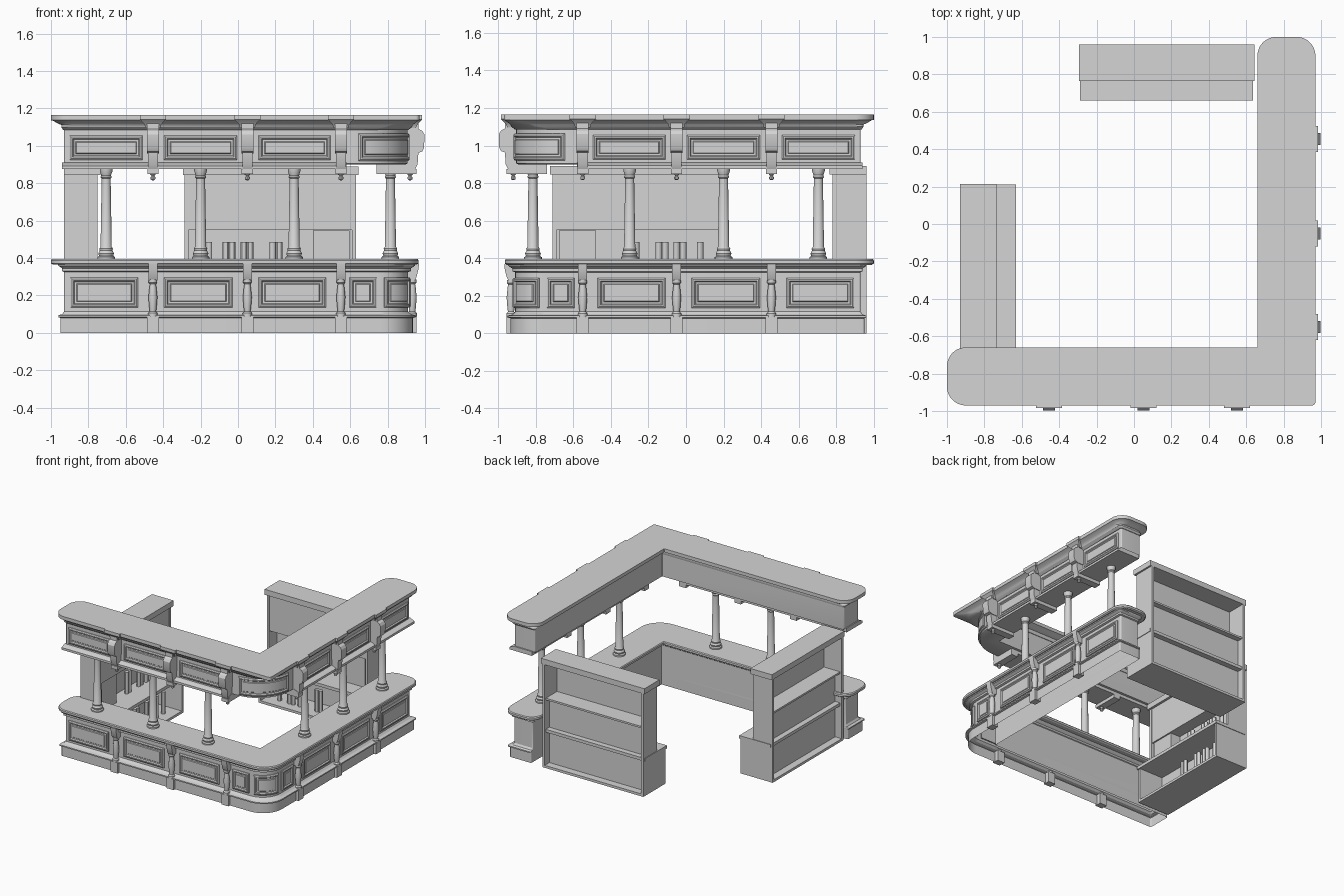
import bpy, bmesh, math
from mathutils import Matrix, Vector

if "Cube" in bpy.data.objects:
    bpy.data.objects.remove(bpy.data.objects["Cube"])

grey = bpy.data.materials.new("plain_grey")
grey.diffuse_color = (0.66, 0.66, 0.66, 1)
grey.use_nodes = True
grey.node_tree.nodes["Principled BSDF"].inputs["Base Color"].default_value = (0.66, 0.66, 0.66, 1)


def register(name, mesh):
    if not mesh.materials:
        mesh.materials.append(grey)
    obj = bpy.data.objects.new(name, mesh)
    bpy.context.collection.objects.link(obj)
    return obj


def mirrored(obj, shift=(0, 0, 0)):
    """Copy reflected across the diagonal of the corner."""
    mesh = obj.data.copy()
    flip = Matrix(((0, -1, 0, 0), (-1, 0, 0, 0), (0, 0, 1, 0), (0, 0, 0, 1)))
    mesh.transform(Matrix.Translation(shift) @ flip)
    mesh.flip_normals()
    return register("side_" + obj.name, mesh)


def loft(name, rings, ends="caps"):
    """Skin equal-length rings; ends are 'caps', 'open', or a quad 'strip' in the last ring."""
    bm = bmesh.new()
    loops = [[bm.verts.new(p) for p in ring] for ring in rings]
    n = len(loops[0])
    for a, b in zip(loops, loops[1:]):
        for j in range(n):
            k = (j + 1) % n
            bm.faces.new((a[j], a[k], b[k], b[j]))
    last = loops[-1]
    if ends == "caps":
        bm.faces.new(loops[0][::-1])
        bm.faces.new(last)
        bmesh.ops.recalc_face_normals(bm, faces=bm.faces)
    elif ends == "strip":
        for j in range(n // 2 - 1):
            bm.faces.new((last[j], last[j + 1], last[n - 2 - j], last[n - 1 - j]))
    mesh = bpy.data.meshes.new(name)
    bm.to_mesh(mesh)
    bm.free()
    return register(name, mesh)


def box(name, x0, x1, y0, y1, z0, z1):
    return loft(name, [[(x0, y0, z), (x1, y0, z), (x1, y1, z), (x0, y1, z)] for z in (z0, z1)])


def turned(name, x, y, profile, sides=20):
    turn = [2 * math.pi * k / sides for k in range(sides)]
    return loft(name, [[(x + r * math.cos(a), y + r * math.sin(a), z) for a in turn]
                       for r, z in profile])


def extruded(name, x, half, profile):
    """Side profile of (distance forward, height) extruded across x."""
    return loft(name, [[(x + s * half, -d, z) for d, z in profile] for s in (-1, 1)])


def outline(outer, inner, end, corner_r, end_r, z):
    """Rounded L-shaped plan."""
    plan = [(-end, -outer, end_r), (outer, -outer, corner_r), (outer, end, end_r),
            (inner, end, end_r), (inner, -inner, 0.004), (-end, -inner, end_r)]
    pts = []
    for i, (x, y, r) in enumerate(plan):
        p = Vector((x, y, z))
        before = Vector((*plan[i - 1][:2], z))
        after = Vector((*plan[(i + 1) % len(plan)][:2], z))
        din, dout = (p - before).normalized(), (after - p).normalized()
        c = p + (dout - din) * r
        for k in range(11):
            t = k * math.pi / 20
            pts.append(c + (din * math.sin(t) - dout * math.cos(t)) * r)
    return pts


def panel(name, u0, u1, z0, z1, place, scale=1, segs=1):
    """Moulded frame with a raised field, laid on a flat or curved face."""
    steps = ((0, -0.01), (0, 0.008), (0.008, 0.014), (0.016, 0.014), (0.022, 0.005),
             (0.032, 0.005), (0.036, 0.01))
    rings = []
    for inset, d in steps:
        a, b = u0 + inset / scale, u1 - inset / scale
        us = [a + (b - a) * k / segs for k in range(segs + 1)]
        rings.append([place(u, d, z0 + inset) for u in us] +
                     [place(u, d, z1 - inset) for u in us[::-1]])
    return loft(name, rings, "strip")


def flat(face):
    return lambda u, d, z: (u, -face - d, z)


def curved(face, r):
    c = face - r
    return lambda a, d, z: (c + (r + d) * math.sin(a), -c - (r + d) * math.cos(a), z)


# Counter: hollow plinth and body, flared moulding and top
loft("counter_body", [outline(*s) for s in (
    (0.935, 0.74, 0.95, 0.17, 0.01, 0), (0.935, 0.74, 0.95, 0.17, 0.01, 0.08),
    (0.95, 0.74, 0.96, 0.17, 0.01, 0.084), (0.95, 0.74, 0.96, 0.17, 0.01, 0.094),
    (0.925, 0.74, 0.94, 0.165, 0.01, 0.1), (0.91, 0.74, 0.93, 0.16, 0.01, 0.115),
    (0.91, 0.74, 0.93, 0.16, 0.01, 0.325), (0.925, 0.735, 0.94, 0.16, 0.01, 0.33),
    (0.925, 0.735, 0.94, 0.16, 0.01, 0.345), (0.945, 0.72, 0.96, 0.16, 0.03, 0.358),
    (0.95, 0.71, 0.965, 0.16, 0.04, 0.37))], "open")
loft("counter_top", [outline(*s) for s in (
    (0.955, 0.68, 0.99, 0.16, 0.09, 0.365), (0.965, 0.67, 1, 0.17, 0.1, 0.372),
    (0.965, 0.67, 1, 0.17, 0.1, 0.388), (0.96, 0.675, 0.995, 0.17, 0.1, 0.395))])

# Canopy: beam with rounded corner, cornice and roof slab
loft("canopy_beam", [outline(*s) for s in (
    (0.895, 0.72, 0.92, 0.27, 0.01, 0.9), (0.905, 0.72, 0.93, 0.28, 0.01, 0.905),
    (0.905, 0.72, 0.93, 0.28, 0.01, 1.105))])
loft("canopy_roof", [outline(*s) for s in (
    (0.91, 0.715, 0.935, 0.2, 0.02, 1.085), (0.93, 0.71, 0.945, 0.15, 0.03, 1.1),
    (0.935, 0.71, 0.945, 0.12, 0.05, 1.112), (0.945, 0.69, 0.965, 0.08, 0.08, 1.12),
    (0.965, 0.665, 0.99, 0.04, 0.1, 1.135), (0.97, 0.66, 1, 0.02, 0.1, 1.137),
    (0.97, 0.66, 1, 0.02, 0.1, 1.165))])

# Curved corner panels
panel("counter_corner_panel", math.radians(11), math.radians(79), 0.135, 0.295,
      curved(0.91, 0.16), 0.16, 10)
panel("canopy_corner_panel", math.radians(4), math.radians(86), 0.92, 1.065,
      curved(0.905, 0.28), 0.28, 14)

# Parts of the front run, repeated on the side run
half = []
half.append(extruded("canopy_bottom_trim", -0.18, 0.76,
                     [(0.74, 0.875), (0.945, 0.875), (0.945, 0.893), (0.905, 0.91), (0.74, 0.91)]))
for left, right in ((-0.9, -0.51), (-0.395, -0.005), (0.11, 0.495)):
    half.append(panel("canopy_panel", left, right, 0.925, 1.055, flat(0.905)))
for left, right in ((-0.895, -0.535), (-0.395, -0.03), (0.11, 0.47), (0.595, 0.74)):
    half.append(panel("counter_panel", left, right, 0.135, 0.295, flat(0.91)))

for x in (-0.455, 0.05, 0.55):
    # Canopy bracket with roof block and hanging drop
    half.append(extruded("canopy_bracket", x, 0.032, [
        (0.9, 1.12), (0.9, 0.96), (0.955, 0.96), (0.985, 0.97), (0.995, 0.99),
        (0.997, 1.06), (0.985, 1.08), (0.965, 1.09), (0.965, 1.12)]))
    half.append(extruded("bracket_leg", x, 0.027, [
        (0.9, 0.97), (0.9, 0.87), (0.945, 0.87), (0.96, 0.9), (0.965, 0.97)]))
    half.append(loft("roof_block", [
        [(x - w, -d, z), (x + w, -d, z), (x + w, -0.9, z), (x - w, -0.9, z)]
        for w, d, z in ((0.04, 0.95, 1.095), (0.045, 0.96, 1.115),
                        (0.065, 0.982, 1.137), (0.07, 0.985, 1.14), (0.07, 0.985, 1.165))]))
    half.append(box("drop_plate", x - 0.03, x + 0.03, -0.955, -0.74, 0.848, 0.876))
    half.append(turned("drop_finial", x, -0.92, (
        (0.004, 0.815), (0.013, 0.822), (0.013, 0.832), (0.007, 0.838), (0.018, 0.852)), 12))
    # Counter pilaster
    half.append(box("pilaster_foot", x - 0.032, x + 0.032, -0.955, -0.9, 0, 0.088))
    half.append(turned("pilaster_shaft", x, -0.932, (
        (0.025, 0.088), (0.025, 0.105), (0.017, 0.115), (0.02, 0.14), (0.024, 0.19),
        (0.019, 0.24), (0.016, 0.26), (0.023, 0.268), (0.023, 0.285)), 14))
    half.append(extruded("pilaster_bracket", x, 0.024, [
        (0.9, 0.28), (0.945, 0.28), (0.955, 0.3), (0.965, 0.34), (0.968, 0.37), (0.9, 0.37)]))
# Columns
for x in (-0.705, -0.2, 0.3):
    half.append(turned("column", x, -0.815, (
        (0.047, 0.39), (0.047, 0.405), (0.038, 0.412), (0.042, 0.425), (0.034, 0.44),
        (0.036, 0.45), (0.03, 0.46), (0.024, 0.825), (0.03, 0.832), (0.026, 0.842),
        (0.034, 0.865), (0.034, 0.88))))
for part in half:
    mirrored(part)

# Back cabinet: open at the rear, bottle niche and lower bay towards the bar
cabinet = [
    box("cabinet_cornice", -0.295, 0.645, 0.765, 0.96, 0.845, 0.89),
    box("cabinet_front_panel", -0.27, 0.615, 0.785, 0.8, 0.55, 0.85),
    box("cabinet_niche_top", -0.27, 0.615, 0.785, 0.945, 0.55, 0.565),
    box("cabinet_niche_back", -0.27, 0.615, 0.885, 0.9, 0.29, 0.56),
    box("cabinet_worktop", -0.29, 0.635, 0.66, 0.945, 0.285, 0.31),
    box("cabinet_bay_back", -0.27, 0.615, 0.885, 0.9, 0, 0.29),
    box("cabinet_floor", -0.27, 0.615, 0.67, 0.96, 0, 0.02),
    box("till_box", 0.4, 0.595, 0.795, 0.89, 0.31, 0.548)]
for x0, x1 in ((-0.285, -0.265), (0.61, 0.63)):
    cabinet.append(box("cabinet_upper_side", x0, x1, 0.78, 0.96, 0, 0.85))
    cabinet.append(box("cabinet_lower_side", x0, x1, 0.67, 0.8, 0, 0.29))
for x in (-0.155, -0.065, -0.03, 0.03, 0.065, 0.185, 0.22):
    cabinet.append(turned("bottle", x, 0.83, ((0.017, 0.31), (0.017, 0.487)), 12))
    cabinet.append(turned("bay_bottle", x, 0.76, ((0.017, 0.02), (0.017, 0.2)), 12))
for part in cabinet:
    mirrored(part, (0.03, -0.08, 0))

# Smooth rounded surfaces, keep crisp edges
for obj in bpy.context.scene.objects:
    obj.select_set(obj.type == 'MESH')
bpy.context.view_layer.objects.active = bpy.data.objects["counter_body"]
bpy.ops.object.shade_smooth_by_angle(angle=math.radians(30))
